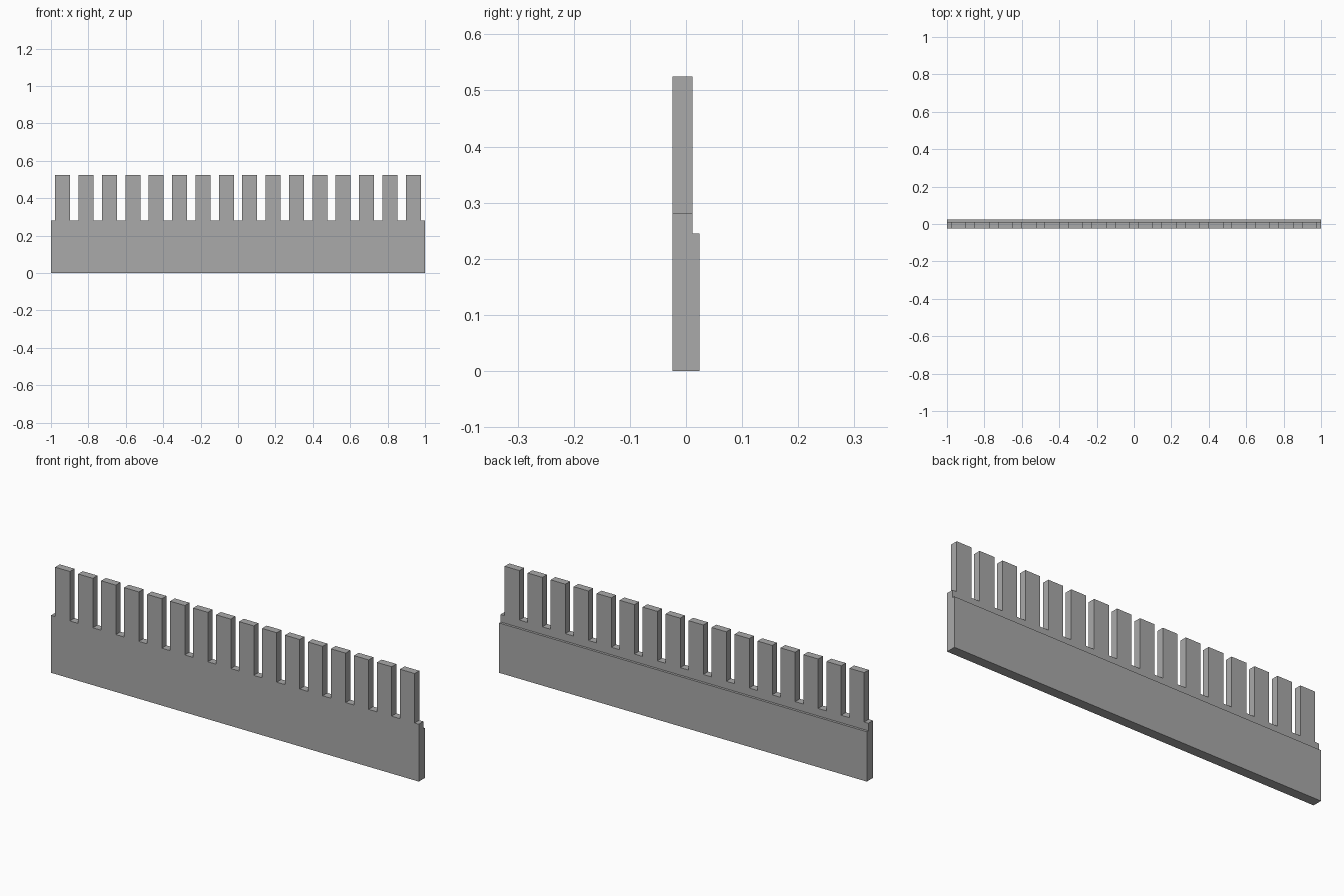
import bpy
import bmesh
from mathutils import Matrix, Vector

cube = bpy.data.objects.get("Cube")
if cube:
    bpy.data.objects.remove(cube, do_unlink=True)

# Overall dimensions
HALF_LENGTH = 1.0
FRONT, STEP, BACK = -0.024, 0.012, 0.024
LEDGE, GAP_FLOOR, TOP = 0.245, 0.282, 0.525
TEETH, TOOTH_WIDTH, PITCH = 16, 0.08, 0.125

grey = bpy.data.materials.new("plain grey")
grey.use_nodes = True
colour = (0.4, 0.4, 0.4, 1)
grey.diffuse_color = colour
grey.node_tree.nodes["Principled BSDF"].inputs["Base Color"].default_value = colour


def make_object(name, bm):
    bmesh.ops.recalc_face_normals(bm, faces=bm.faces)
    mesh = bpy.data.meshes.new(name)
    bm.to_mesh(mesh)
    bm.free()
    mesh.materials.append(grey)
    obj = bpy.data.objects.new(name, mesh)
    bpy.context.collection.objects.link(obj)
    return obj


def add_box(bm, low, high):
    low, high = Vector(low), Vector(high)
    place = Matrix.Translation((low + high) / 2) @ Matrix.Diagonal((*(high - low), 1))
    bmesh.ops.create_cube(bm, size=1, matrix=place)


# Comb blank: stepped side profile swept along the length
bm = bmesh.new()
profile = [(FRONT, 0), (BACK, 0), (BACK, LEDGE), (STEP, LEDGE), (STEP, TOP), (FRONT, TOP)]
end = bm.faces.new([bm.verts.new((-HALF_LENGTH, y, z)) for y, z in profile])
swept = bmesh.ops.extrude_face_region(bm, geom=[end])["geom"]
bmesh.ops.translate(bm, vec=(2 * HALF_LENGTH, 0, 0),
                    verts=[v for v in swept if isinstance(v, bmesh.types.BMVert)])
comb = make_object("comb_strip", bm)

# Cutter for the gaps between the teeth and the notches at both ends
bm = bmesh.new()
first = -PITCH * (TEETH - 1) / 2
for i in range(TEETH + 1):
    left = first + (i - 1) * PITCH + TOOTH_WIDTH / 2
    right = left + PITCH - TOOTH_WIDTH
    add_box(bm, (left, -0.1, GAP_FLOOR), (right, 0.1, TOP + 0.1))
cutter = make_object("gap_cutter", bm)
cutter.hide_render = True

# Cut the gaps, bake the result and drop the cutter
cut = comb.modifiers.new("tooth gaps", 'BOOLEAN')
cut.operation = 'DIFFERENCE'
cut.solver = 'EXACT'
cut.object = cutter
bpy.context.view_layer.objects.active = comb
bpy.ops.object.modifier_apply(modifier=cut.name)
bpy.data.objects.remove(cutter, do_unlink=True)
